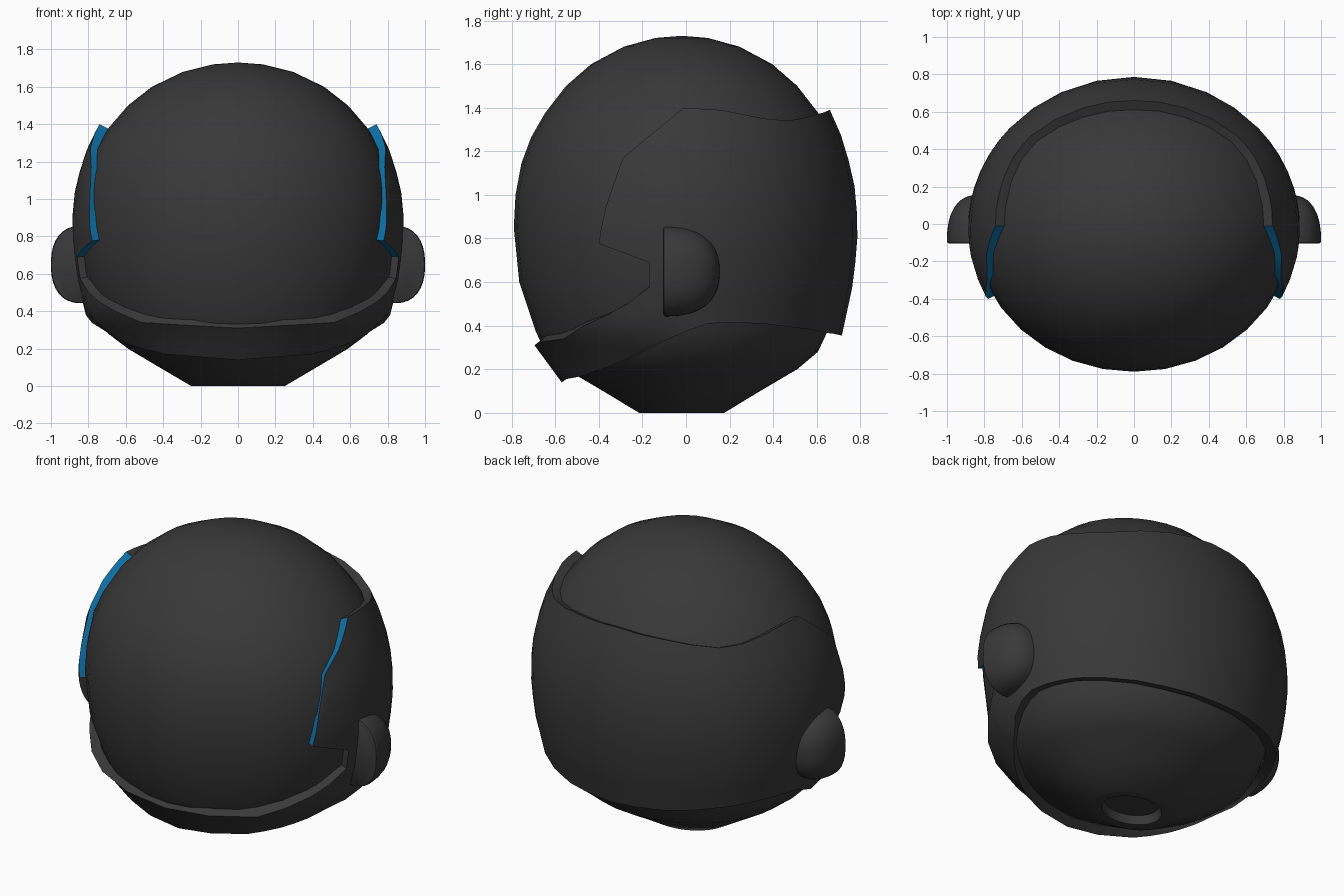
import bpy, bmesh, math
from mathutils import Vector

if "Cube" in bpy.data.objects:
    bpy.data.objects.remove(bpy.data.objects["Cube"])

YC = -0.02      # depth centre of the head
RATIO = 1.1     # width / depth


def material(name, rgb):
    m = bpy.data.materials.new(name)
    m.diffuse_color = (*rgb, 1)
    m.use_nodes = True
    m.node_tree.nodes["Principled BSDF"].inputs["Base Color"].default_value = m.diffuse_color
    return m


GREY = material("charcoal", (0.04, 0.04, 0.04))
BLUE = material("blue", (0.004, 0.16, 0.38))


def finish(bm, name, mats, angle=35):
    bmesh.ops.recalc_face_normals(bm, faces=bm.faces)
    me = bpy.data.meshes.new(name)
    bm.to_mesh(me)
    bm.free()
    ob = bpy.data.objects.new(name, me)
    bpy.context.collection.objects.link(ob)
    for m in mats:
        me.materials.append(m)
    bpy.ops.object.select_all(action='DESELECT')
    ob.select_set(True)
    bpy.context.view_layer.objects.active = ob
    bpy.ops.object.shade_smooth_by_angle(angle=math.radians(angle))
    return ob


# Head: elliptical lathe with a recessed neck opening (z, depth radius, width radius)
def head():
    prof = [(0.05, 0.13, 0.165), (0, 0.14, 0.18), (0, 0.195, 0.25), (0.1, 0.36, 0.42)]
    prof += [(z, b, b * 1.11) for z, b in [
        (0.2, 0.53), (0.28, 0.625), (0.375, 0.67), (0.6, 0.745), (0.85, 0.77),
        (1.0, 0.762), (1.145, 0.735), (1.265, 0.69), (1.375, 0.627), (1.5, 0.53),
        (1.6, 0.415), (1.68, 0.265), (1.72, 0.12)]]
    n = 32
    bm = bmesh.new()
    rings = [[bm.verts.new((a * math.cos(2 * math.pi * i / n),
                            YC + b * math.sin(2 * math.pi * i / n), z))
              for i in range(n)] for z, b, a in prof]
    for lo, hi in zip(rings, rings[1:]):
        for i in range(n):
            j = (i + 1) % n
            bm.faces.new((lo[i], lo[j], hi[j], hi[i]))
    bm.faces.new(rings[0])
    top = bm.verts.new((0, YC, 1.73))
    for i in range(n):
        bm.faces.new((rings[-1][i], rings[-1][(i + 1) % n], top))
    finish(bm, "head", [GREY], 40)


# Outer shell surface: depth radius by height
SHELL = [(0.1, 0.515), (0.14, 0.55), (0.31, 0.675), (0.355, 0.735), (0.61, 0.79), (0.85, 0.81),
         (1.075, 0.79), (1.265, 0.735), (1.39, 0.68), (1.45, 0.64)]


def shell_radius(z):
    for (z0, b0), (z1, b1) in zip(SHELL, SHELL[1:]):
        if z <= z1:
            return b0 + (b1 - b0) * (z - z0) / (z1 - z0)
    return SHELL[-1][1]


def to_angle(p):
    y, z = p
    return (math.asin(max(-1, min(1, (y - YC) / shell_radius(z)))), z)


def surface(t, z):
    b = shell_radius(z)
    return (abs(b * RATIO * math.cos(t)), YC + b * math.sin(t), z)


def mix(p, q, f):
    return tuple(a + (b - a) * f for a, b in zip(p, q))


def patch(bm, lower, upper, rows, steps):
    """Fill the shell between two (y, z) lines, both read from the side."""
    lower, upper = [[to_angle(p) for p in line] for line in (lower, upper)]
    cols = []
    for i in range(len(lower) - 1):
        for s in range(steps):
            cols.append((mix(lower[i], lower[i + 1], s / steps),
                         mix(upper[i], upper[i + 1], s / steps)))
    cols.append((lower[-1], upper[-1]))
    grid = [[bm.verts.new(surface(*mix(lo, hi, r / rows))) for r in range(rows + 1)]
            for lo, hi in cols]
    for c, d in zip(grid, grid[1:]):
        for r in range(rows):
            bm.faces.new((c[r], c[r + 1], d[r + 1], d[r]))


# Helmet shell: back, cheek wing and chin guard, thickened inwards
def shell():
    bm = bmesh.new()
    top = [(0.7, 1.39), (0.62, 1.375), (0.47, 1.34), (0.36, 1.35), (0.155, 1.39),
           (-0.01, 1.40), (-0.09, 1.335), (-0.17, 1.27)]
    low = [(0.8, 0.355), (0.66, 0.365), (0.475, 0.395), (0.34, 0.41), (0.2, 0.414),
           (0.1, 0.41), (0.015, 0.38), (-0.17, 0.295)]
    mid_y = [0.8, 0.69, 0.5, 0.36, 0.19, 0.06, -0.03, -0.17]
    s1 = [(y, 0.575) for y in mid_y]
    s2 = [(y, 0.69) for y in mid_y]
    patch(bm, low, s1, 3, 2)
    patch(bm, s1, s2, 1, 2)
    patch(bm, s2, top, 6, 2)
    patch(bm, [(-0.17, 0.69), (-0.29, 0.735), (-0.40, 0.777)],
          [(-0.17, 1.27), (-0.29, 1.17), (-0.365, 0.955)], 6, 1)
    patch(bm, [(-0.17, 0.295), (-0.26, 0.25), (-0.36, 0.21), (-0.47, 0.17), (-0.8, 0.14)],
          [(-0.17, 0.575), (-0.27, 0.5), (-0.36, 0.45), (-0.56, 0.34), (-0.8, 0.31)], 3, 2)
    # mirror to the left side and weld
    geom = bmesh.ops.duplicate(bm, geom=bm.verts[:] + bm.edges[:] + bm.faces[:])["geom"]
    for v in geom:
        if isinstance(v, bmesh.types.BMVert):
            v.co.x *= -1
    bmesh.ops.remove_doubles(bm, verts=bm.verts, dist=0.002)
    bmesh.ops.recalc_face_normals(bm, faces=bm.faces)
    bm.normal_update()
    # inner skin and rim, with the blue edge on the wings
    centre = Vector((0, YC, 0.8))
    inner = {}
    for v in bm.verts[:]:
        n = v.normal if v.normal.dot(v.co - centre) > 0 else -v.normal
        inner[v] = v.co - n * 0.058
    border = [e for e in bm.edges if e.is_boundary]
    faces = bm.faces[:]
    inner = {v: bm.verts.new(co) for v, co in inner.items()}
    for f in faces:
        bm.faces.new([inner[v] for v in reversed(f.verts)])
    for e in border:
        a, b = e.verts
        f = bm.faces.new((a, b, inner[b], inner[a]))
        m = (a.co + b.co) / 2
        wing = -0.42 < m.y < -0.01 and 0.7 < m.z < 1.41
        f.material_index = 1 if wing else 0
    finish(bm, "helmet_shell", [GREY, BLUE])


# Ear pods: rounded superellipsoid cut flat at the front
def ear(side, name):
    bm = bmesh.new()
    bmesh.ops.create_uvsphere(bm, u_segments=32, v_segments=20, radius=1)
    for v in bm.verts:
        k = sum(abs(c) ** 2.4 for c in v.co) ** (-1 / 2.4)
        v.co = v.co * k
        v.co = Vector((side * (0.835 + 0.165 * v.co.x), -0.09 + 0.245 * v.co.y,
                       0.65 + 0.207 * v.co.z))
    cut = bmesh.ops.bisect_plane(bm, geom=bm.verts[:] + bm.edges[:] + bm.faces[:],
                                 plane_co=(0, -0.105, 0), plane_no=(0, -1, 0), clear_outer=True)
    rim = [e for e in cut["geom_cut"] if isinstance(e, bmesh.types.BMEdge)]
    bmesh.ops.contextual_create(bm, geom=rim)
    bmesh.ops.bevel(bm, geom=rim, offset=0.012, segments=2, affect='EDGES', profile=0.5)
    finish(bm, name, [GREY], 40)


head()
shell()
ear(1, "ear_pod_right")
ear(-1, "ear_pod_left")
